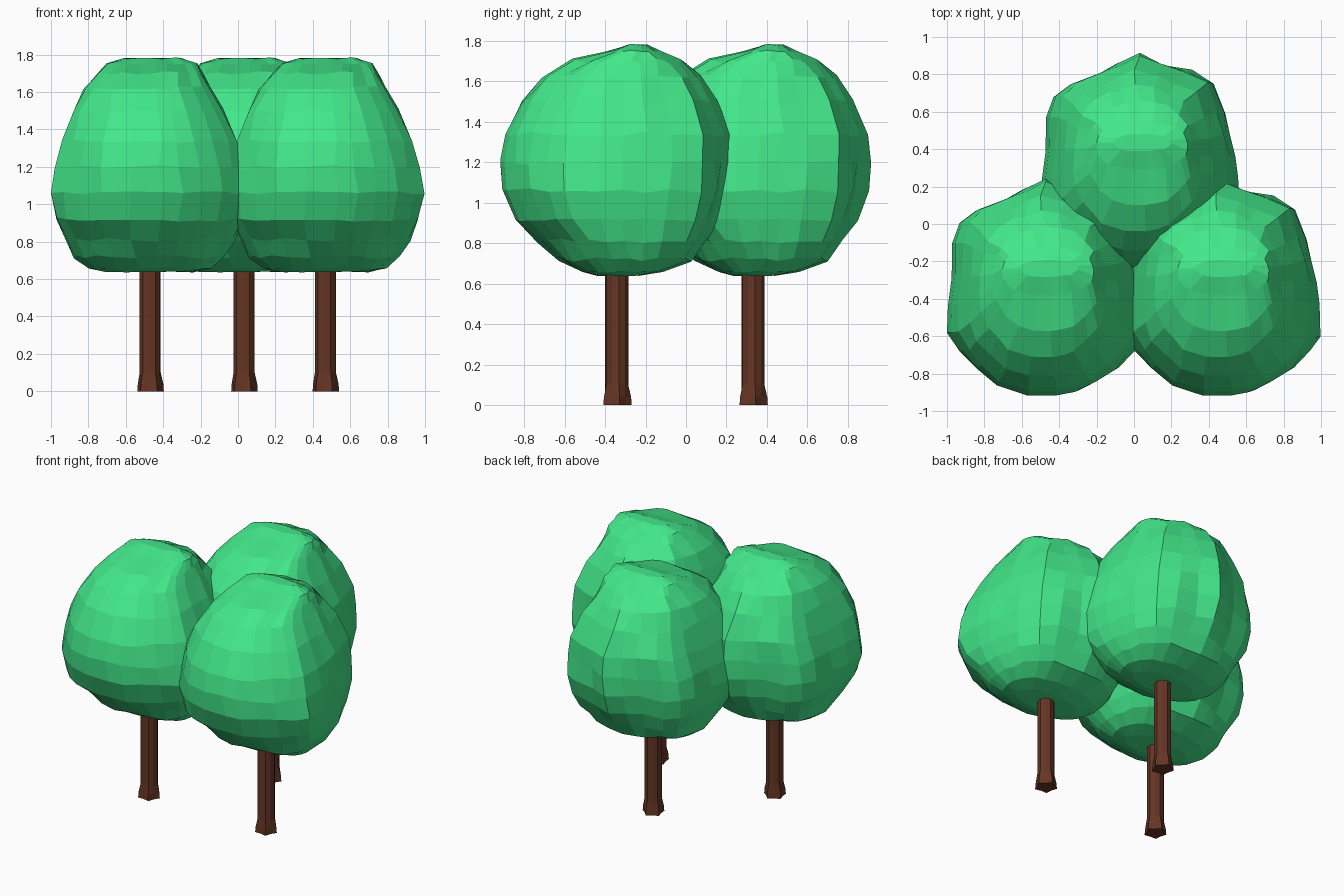
import bpy, bmesh, math, random

if "Cube" in bpy.data.objects:
    bpy.data.objects.remove(bpy.data.objects["Cube"])

random.seed(7)


def material(name, color):
    m = bpy.data.materials.new(name)
    m.diffuse_color = (*color, 1)
    m.use_nodes = True
    m.node_tree.nodes["Principled BSDF"].inputs["Base Color"].default_value = m.diffuse_color
    return m


def loft(name, rings, mat):
    """Skin a stack of equal-length point rings and cap both ends."""
    bm = bmesh.new()
    loops = [[bm.verts.new(p) for p in ring] for ring in rings]
    n = len(loops[0])
    for a, b in zip(loops, loops[1:]):
        for i in range(n):
            j = (i + 1) % n
            bm.faces.new((a[i], a[j], b[j], b[i]))
    bm.faces.new(loops[0][::-1])
    bm.faces.new(loops[-1])
    bmesh.ops.recalc_face_normals(bm, faces=bm.faces)
    me = bpy.data.meshes.new(name)
    bm.to_mesh(me)
    bm.free()
    me.materials.append(mat)
    return me


leaf = material("leaf_green", (0.055, 0.80, 0.255))
bark = material("bark_brown", (0.13, 0.036, 0.017))

# Crown: lumpy plan outline, anticlockwise from +x, fitted into a box at each height
plan = [(.525, -.09), (.51, .03), (.485, .15), (.465, .28), (.40, .44), (.27, .50),
        (.13, .53), (-.01, .59), (-.12, .53), (-.22, .48), (-.37, .43), (-.46, .36),
        (-.495, .25), (-.505, .07), (-.525, -.08), (-.53, -.24), (-.47, -.34),
        (-.38, -.43), (-.27, -.51), (-.11, -.57), (.06, -.57), (.17, -.55),
        (.27, -.50), (.38, -.43), (.47, -.34), (.53, -.25)]
# z, x min, x max, y min, y max, share of the lumpy outline (rest is a plain oval)
levels = [(.64, -.24, .24, -.10, .11, 0), (.66, -.33, .33, -.17, .23, .1),
          (.72, -.41, .40, -.29, .37, .2), (.81, -.455, .46, -.39, .445, .5),
          (.92, -.505, .50, -.50, .52, .8), (1.06, -.53, .53, -.565, .575, 1),
          (1.20, -.51, .505, -.575, .585, 1), (1.34, -.475, .47, -.55, .57, .8),
          (1.50, -.415, .395, -.47, .495, .6), (1.62, -.36, .325, -.37, .415, .4),
          (1.70, -.285, .285, -.23, .33, .2), (1.75, -.235, .255, -.04, .22, .1),
          (1.78, -.14, .17, .06, .15, 0)]
crown_rings = []
for z, x0, x1, y0, y1, w in levels:
    ring = []
    rough = .012 if .7 < z < 1.72 else .004
    for px, py in plan:
        a = math.atan2(py / .58, px / .53)
        full = (1 - w) * (1 + .04 * math.sin(2 * a) ** 2)
        u = w * px / .53 + full * math.cos(a)
        v = w * (py - .01) / .58 + full * math.sin(a)
        dx, dy, dz = (random.uniform(-rough, rough) for _ in range(3))
        ring.append(((x0 + x1 + u * (x1 - x0)) / 2 + dx * (abs(u) < .95),
                     (y0 + y1 + v * (y1 - y0)) / 2 + dy * (abs(v) < .95), z + dz))
    crown_rings.append(ring)
crown = loft("crown", crown_rings, leaf)

# Trunk: ten-sided post with small root flares at the foot
trunk_rings = []
for z, root, gap in [(0, .075, .056), (.04, .072, .056), (.10, .058, .057), (.72, .058, .057)]:
    trunk_rings.append([((root, gap)[i % 2] * math.cos(i * math.pi / 5 + .2),
                         (root, gap)[i % 2] * math.sin(i * math.pi / 5 + .2), z)
                        for i in range(10)])
trunk = loft("trunk", trunk_rings, bark)

# Three identical trees
for side, x, y in [("left", -.47, -.343), ("right", .467, -.343), ("back", .032, .33)]:
    for part, mesh in (("crown", crown), ("trunk", trunk)):
        ob = bpy.data.objects.new(f"{side}_{part}", mesh)
        ob.location = (x, y, 0)
        bpy.context.collection.objects.link(ob)
